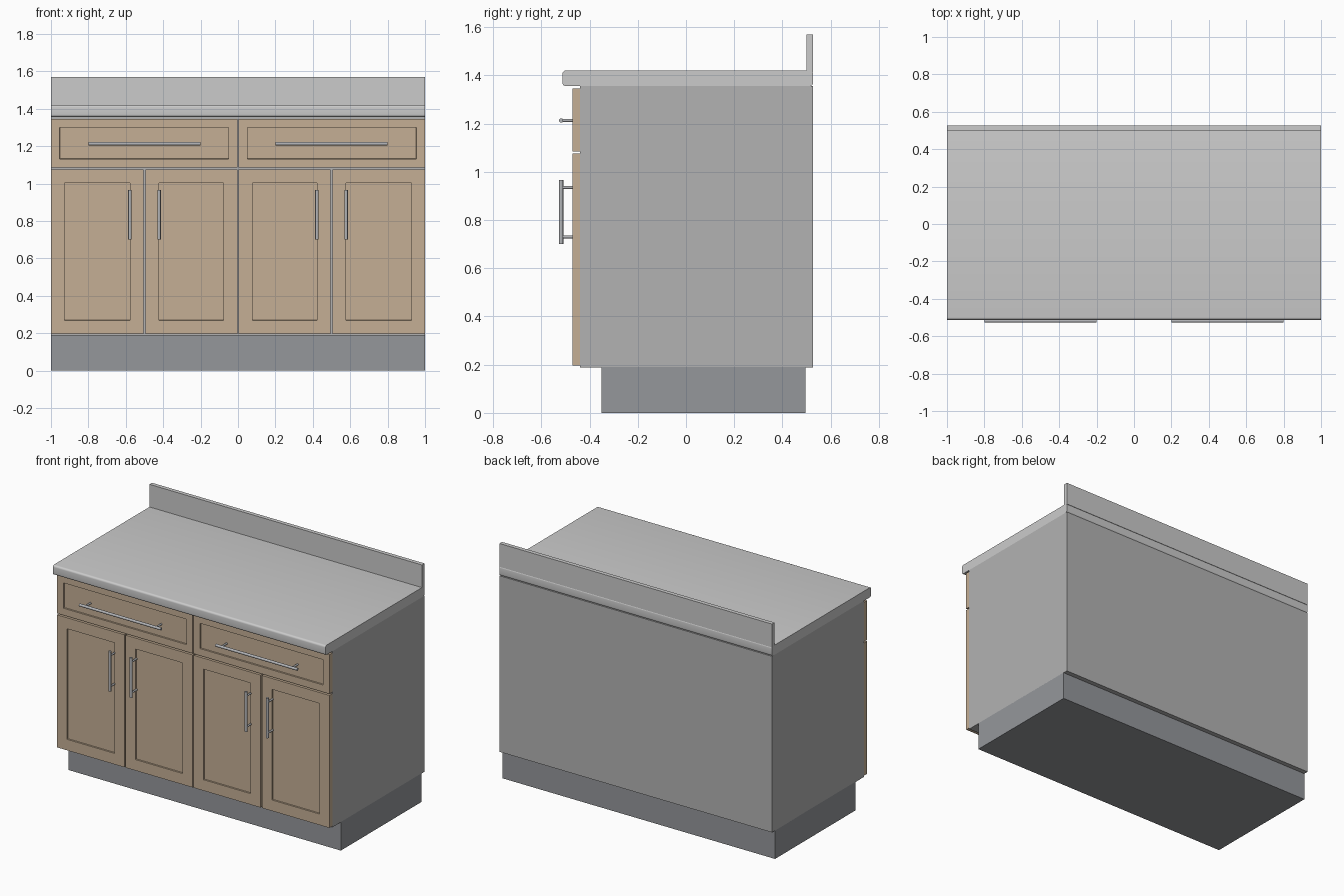
import bpy, bmesh
from mathutils import Vector

if "Cube" in bpy.data.objects:
    bpy.data.objects.remove(bpy.data.objects["Cube"])


def material(name, rgb):
    m = bpy.data.materials.new(name)
    m.diffuse_color = (*rgb, 1)
    m.use_nodes = True
    m.node_tree.nodes["Principled BSDF"].inputs["Base Color"].default_value = m.diffuse_color
    return m


wood = material("wood", (0.56, 0.43, 0.30))
stone = material("stone", (0.75, 0.75, 0.73))
plinth_grey = material("plinth_grey", (0.30, 0.31, 0.33))
carcass_grey = material("carcass_grey", (0.45, 0.45, 0.45))
metal = material("metal", (0.45, 0.46, 0.48))


def finish(name, bm, mat):
    bmesh.ops.recalc_face_normals(bm, faces=bm.faces[:])
    me = bpy.data.meshes.new(name)
    bm.to_mesh(me)
    bm.free()
    me.materials.append(mat)
    ob = bpy.data.objects.new(name, me)
    bpy.context.collection.objects.link(ob)
    return ob


def box_bm(lo, hi):
    lo, hi = Vector(lo), Vector(hi)
    bm = bmesh.new()
    bmesh.ops.create_cube(bm, size=1)
    for v in bm.verts:
        v.co = Vector([(lo[i] + hi[i]) / 2 + v.co[i] * (hi[i] - lo[i]) for i in range(3)])
    return bm


def box(name, lo, hi, mat):
    return finish(name, box_bm(lo, hi), mat)


def smooth(ob):
    bpy.ops.object.select_all(action='DESELECT')
    bpy.context.view_layer.objects.active = ob
    ob.select_set(True)
    bpy.ops.object.shade_smooth_by_angle()


def panel(name, x0, x1, z0, z1, margin):
    """Front slab with a shallow recessed centre panel."""
    bm = box_bm((x0, -0.47, z0), (x1, -0.44, z1))
    bm.normal_update()
    front = min(bm.faces, key=lambda f: f.calc_center_median().y)
    bmesh.ops.inset_region(bm, faces=[front], thickness=margin)
    bmesh.ops.inset_region(bm, faces=[front], thickness=0.001)
    for v in front.verts:
        v.co.y += 0.01
    finish(name, bm, wood)


def rod(bm, a, b, r):
    a, b = Vector(a), Vector(b)
    rot = (b - a).to_track_quat('Z', 'Y').to_matrix().to_4x4()
    rot.translation = (a + b) / 2
    bmesh.ops.create_cone(bm, cap_ends=True, segments=16, radius1=r, radius2=r,
                          depth=(b - a).length, matrix=rot)


def handle(name, a, b, post_inset):
    """Bar handle with two posts reaching back to the front."""
    a, b = Vector(a), Vector(b)
    bm = bmesh.new()
    rod(bm, a, b, 0.009)
    d = (b - a).normalized() * post_inset
    for p in (a + d, b - d):
        rod(bm, p, (p.x, -0.455, p.z), 0.006)
    smooth(finish(name, bm, metal))


# plinth and carcass
box("plinth", (-1, -0.35, 0), (1, 0.495, 0.19), plinth_grey)
box("carcass", (-1, -0.44, 0.188), (1, 0.527, 1.356), carcass_grey)

# countertop with rounded long edges
bm = box_bm((-1, -0.512, 1.356), (1, 0.527, 1.42))
long_edges = [e for e in bm.edges if abs(e.verts[0].co.x - e.verts[1].co.x) > 1]
bmesh.ops.bevel(bm, geom=long_edges, offset=0.013, segments=5, profile=0.5, affect='EDGES')
smooth(finish("countertop", bm, stone))

# backsplash
box("backsplash", (-1, 0.5, 1.415), (1, 0.527, 1.57), stone)

# doors, drawers and handles, mirrored left and right
for side, s in (("left", -1), ("right", 1)):
    for part, a, b, hx in (("outer", 0.505, 1, 0.578), ("inner", 0.004, 0.495, 0.422)):
        x0, x1 = sorted((s * a, s * b))
        panel(f"{side}_{part}_door", x0, x1, 0.196, 1.075, 0.103)
        handle(f"{side}_{part}_door_handle", (s * hx, -0.518, 0.7), (s * hx, -0.518, 0.965), 0.03)
    x0, x1 = sorted((s * 0.004, s))
    panel(f"{side}_drawer", x0, x1, 1.085, 1.346, 0.066)
    x0, x1 = sorted((s * 0.2, s * 0.8))
    handle(f"{side}_drawer_handle", (x0, -0.518, 1.213), (x1, -0.518, 1.213), 0.04)
